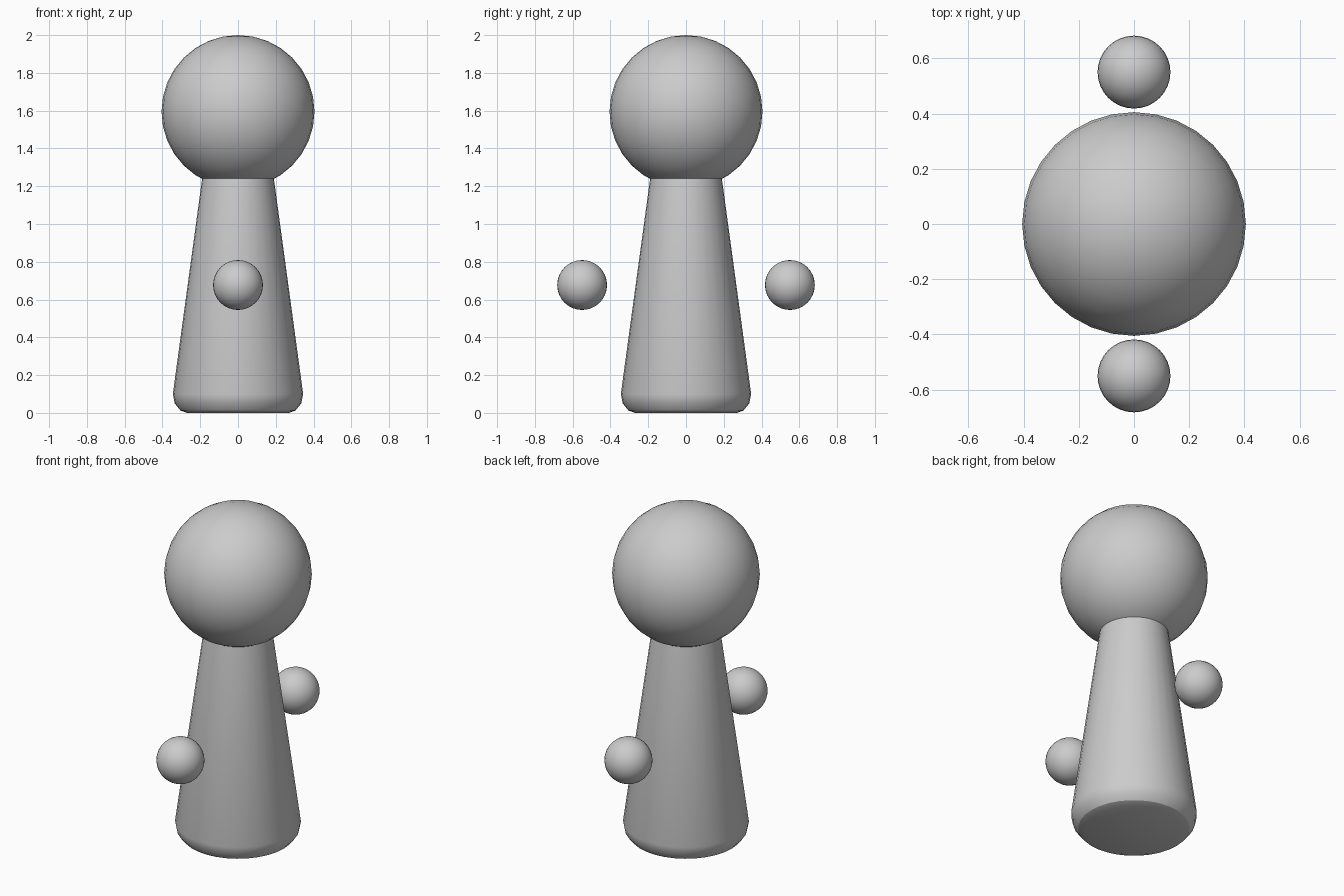
import bpy
import bmesh
import math

cube = bpy.data.objects.get("Cube")
if cube:
    bpy.data.objects.remove(cube, do_unlink=True)

GREY = (0.6, 0.6, 0.6, 1)
grey = bpy.data.materials.new("light_grey")
grey.use_nodes = True
grey.diffuse_color = GREY
grey.node_tree.nodes["Principled BSDF"].inputs["Base Color"].default_value = GREY


def finish(obj, name):
    obj.name = name
    obj.data.materials.append(grey)
    bpy.ops.object.select_all(action="DESELECT")
    obj.select_set(True)
    bpy.context.view_layer.objects.active = obj
    bpy.ops.object.shade_smooth_by_angle(angle=math.radians(30))


def ball(name, radius, location):
    bpy.ops.mesh.primitive_uv_sphere_add(
        segments=32, ring_count=16, radius=radius, location=location)
    finish(bpy.context.object, name)


def turned(name, profile, sides):
    """Solid of revolution from (radius, height) rings, capped at both ends."""
    bm = bmesh.new()
    rings = [[bm.verts.new((r * math.cos(math.tau * i / sides),
                            r * math.sin(math.tau * i / sides), z))
              for i in range(sides)] for r, z in profile]
    for low, high in zip(rings, rings[1:]):
        for i in range(sides):
            j = (i + 1) % sides
            bm.faces.new((low[i], low[j], high[j], high[i]))
    bm.faces.new(rings[0][::-1])
    bm.faces.new(rings[-1])
    mesh = bpy.data.meshes.new(name)
    bm.to_mesh(mesh)
    bm.free()
    obj = bpy.data.objects.new(name, mesh)
    bpy.context.collection.objects.link(obj)
    finish(obj, name)


# Tapered body with a rounded foot
turned("body", [(0.27, 0), (0.305, 0.013), (0.335, 0.05),
                (0.345, 0.1), (0.19, 1.24)], 32)

# Head
ball("head", 0.405, (0, 0, 1.595))

# Floating hands, front and back
for name, side in (("front_hand", -1), ("back_hand", 1)):
    ball(name, 0.132, (0, side * 0.55, 0.677))
